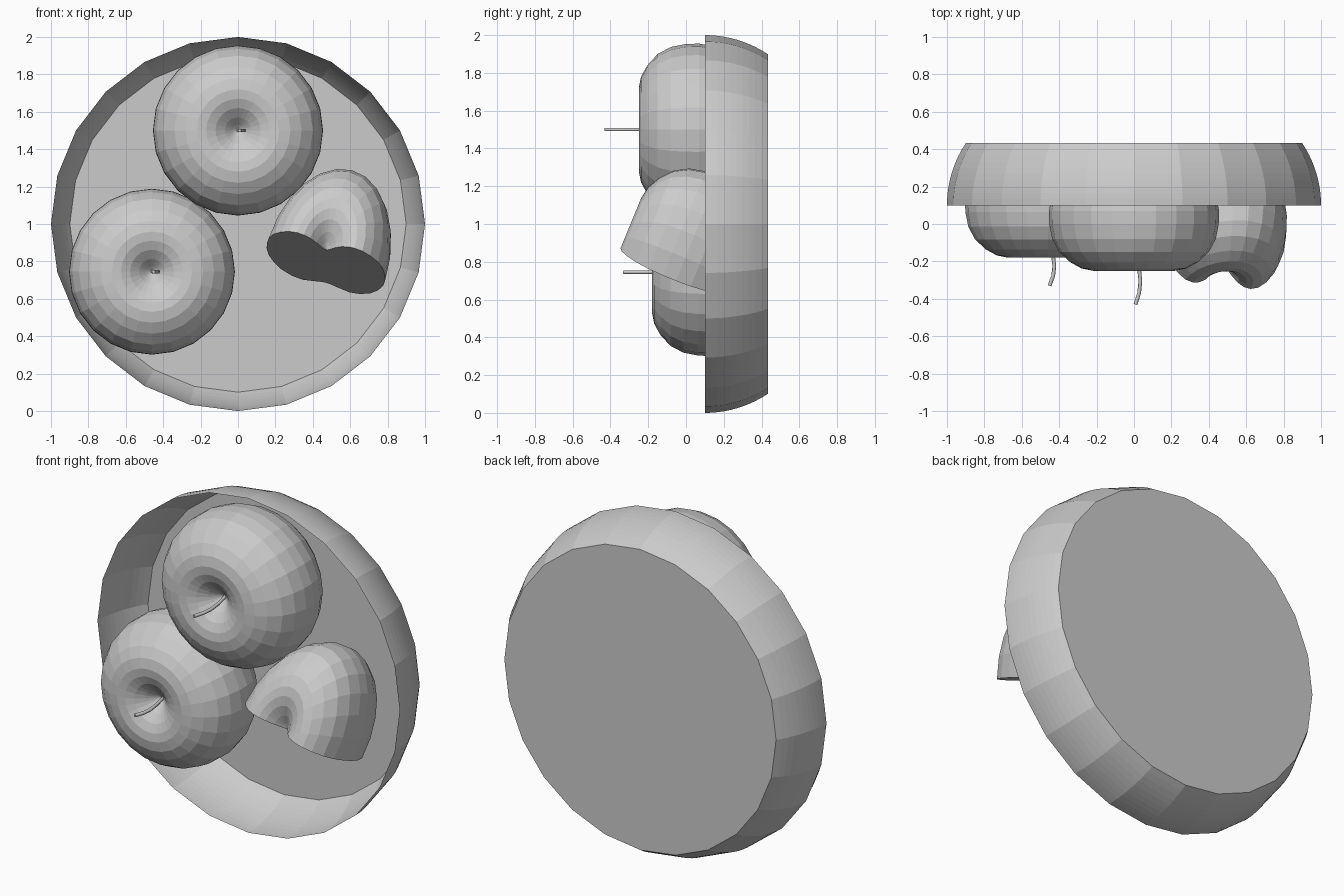
import bpy, bmesh, math
from mathutils import Matrix, Vector

if "Cube" in bpy.data.objects:
    bpy.data.objects.remove(bpy.data.objects["Cube"])


def make_object(name, bm, matrix=None):
    bmesh.ops.remove_doubles(bm, verts=bm.verts, dist=1e-5)
    bmesh.ops.recalc_face_normals(bm, faces=bm.faces)
    if matrix:
        bm.transform(matrix)
    mesh = bpy.data.meshes.new(name)
    bm.to_mesh(mesh)
    bm.free()
    obj = bpy.data.objects.new(name, mesh)
    bpy.context.collection.objects.link(obj)
    return obj


def lathe(profile, steps, sweep=math.tau, cap=False):
    """Revolve (radius, depth) points around the y axis."""
    bm = bmesh.new()
    verts = [bm.verts.new((r, d, 0)) for r, d in profile]
    edges = [bm.edges.new(p) for p in zip(verts, verts[1:])]
    bmesh.ops.spin(bm, geom=verts + edges, cent=(0, 0, 0), axis=(0, -1, 0),
                   angle=sweep, steps=steps)
    if cap:
        outline = list(profile) + [(-r, d) for r, d in profile[-2:0:-1]]
        bm.faces.new([bm.verts.new((r, d, 0)) for r, d in outline])
    return bm


# Shallow bowl standing on its edge, opening towards the front
bowl = [(0.4 + math.sqrt(0.36 - t * t), 0.1 + t)
        for t in (0.333 * i / 10 for i in range(11))]
make_object("bowl", lathe(bowl + [(0, 0.433)], 24), Matrix.Translation((0, 0, 1)))

# Apple cross-section: stem hollow, shoulder, belly, base hollow
R = 0.455
apple = [(0, .13), (.03, .105), (.07, .065), (.12, .027), (.17, .006), (.22, 0),
         (.28, .012), (.34, .045), (.40, .10), (.437, .17), (.453, .25),
         (R, .32), (.44, .40), (.40, .48), (.34, .55), (.26, .595),
         (.18, .61), (.10, .59), (.04, .572), (0, .565)]

# Whole apples with bent stems
for name, x, y, z, s, stem in (
        ("top_apple", 0.0, -0.25, 1.5, 1.0, 0.18),
        ("left_apple", -0.46, -0.18, 0.745, 0.975, 0.15)):
    place = Matrix.Translation((x, y, z)) @ Matrix.Scale(s, 4)
    make_object(name, lathe(apple, 24), place)
    curve = bpy.data.curves.new(name + "_stem", 'CURVE')
    curve.dimensions = '3D'
    curve.bevel_depth = 0.01
    curve.bevel_resolution = 1
    curve.use_fill_caps = True
    path = [(0, .14), (.025, .03), (.034, -stem * .3), (.028, -stem * .65), (.008, -stem)]
    spline = curve.splines.new('POLY')
    spline.points.add(len(path) - 1)
    for point, (px, py) in zip(spline.points, path):
        point.co = (x + px, y + py, z, 1)
    bpy.context.collection.objects.link(bpy.data.objects.new(name + "_stem", curve))

# Halved apple, tilted, with its flat cut face down and forward
axis = Vector((0, .925, -.38)).normalized()
side = Vector((.965, -.107, -.26)).normalized()
up = side.cross(axis)
basis = Matrix((side * .33 / R, axis * 1.05, up * .52 / R)).transposed().to_4x4()
make_object("half_apple", lathe(apple, 12, math.pi, True),
            Matrix.Translation((.47, -.33, .912)) @ basis)
